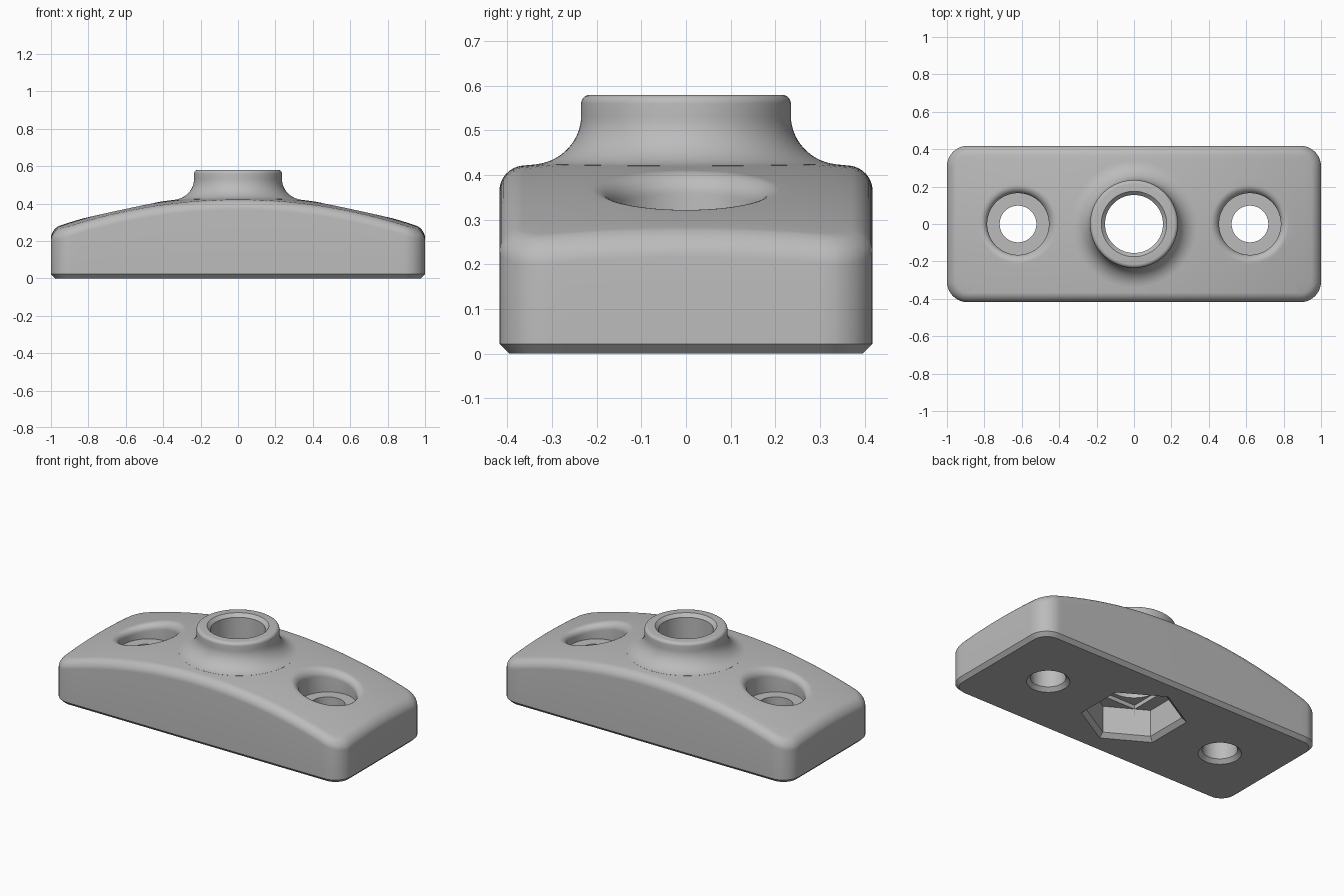
import bpy, bmesh
from math import sin, cos, pi, radians

if "Cube" in bpy.data.objects:
    bpy.data.objects.remove(bpy.data.objects["Cube"])

HX, HY, TOP = 1.0, 0.418, 0.44


def crown(x, y):
    """Height of the gently domed top."""
    return TOP - 0.174 * x * x - 0.14 * y * y


def arc(n):
    return [pi / 2 * i / n for i in range(n + 1)]


def finish(bm, name):
    bmesh.ops.recalc_face_normals(bm, faces=bm.faces[:])
    mesh = bpy.data.meshes.new(name)
    bm.to_mesh(mesh)
    bm.free()
    obj = bpy.data.objects.new(name, mesh)
    bpy.context.collection.objects.link(obj)
    return obj


def loft(bm, rings):
    """Skin closed rings of points and cap both ends."""
    loops = [[bm.verts.new(p) for p in ring] for ring in rings]
    for a, b in zip(loops, loops[1:]):
        for i in range(len(a)):
            j = (i + 1) % len(a)
            bm.faces.new((a[i], a[j], b[j], b[i]))
    bm.faces.new(loops[0])
    bm.faces.new(loops[-1])


def turned(name, profile, cx=0.0, sides=96, phase=0.0):
    """Lofted rings of (radius, z, follow); follow measures z from the dome."""
    rings = []
    for r, z, follow in profile:
        ring = []
        for i in range(sides):
            a = 2 * pi * i / sides + phase
            x, y = cx + r * cos(a), r * sin(a)
            ring.append((x, y, z + (crown(x, y) if follow else 0)))
        rings.append(ring)
    bm = bmesh.new()
    loft(bm, rings)
    return finish(bm, name)


def combine(target, tool, operation):
    mod = target.modifiers.new(tool.name, "BOOLEAN")
    mod.object, mod.operation, mod.solver = tool, operation, "EXACT"
    bpy.context.view_layer.objects.active = target
    bpy.ops.object.modifier_apply(modifier=mod.name)
    bpy.data.objects.remove(tool)


def outline(inset, z, radius=0.11, steps=10):
    """Rounded rectangle at height z."""
    pts = []
    for q, (sx, sy) in enumerate([(1, 1), (-1, 1), (-1, -1), (1, -1)]):
        for t in arc(steps):
            a = t + q * pi / 2
            pts.append((sx * (HX - radius) + (radius - inset) * cos(a),
                        sy * (HY - radius) + (radius - inset) * sin(a), z))
    return pts


# Base block: chamfered foot, filleted upper edge, domed top
bm = bmesh.new()
rings = [outline(0.022, 0), outline(0, 0.022)]
rings += [outline(0.05 * (1 - cos(t)), TOP - 0.05 + 0.05 * sin(t)) for t in arc(8)]
loft(bm, rings)
for axis, half in ((0, HX), (1, HY)):
    for i in range(1, int(2 * half / 0.05)):
        co, no = [0, 0, 0], [0, 0, 0]
        co[axis], no[axis] = -half + 0.0503 * i, 1
        bmesh.ops.bisect_plane(bm, geom=bm.verts[:] + bm.edges[:] + bm.faces[:],
                               dist=1e-5, plane_co=co, plane_no=no)
for v in bm.verts:
    if v.co.z > 0.1:
        v.co.z += crown(v.co.x, v.co.y) - TOP
body = finish(bm, "mounting_base")

# Raised collar with a flared root and rounded rim
collar = [(0.335, 0.2, False)]
collar += [(0.335 - 0.1 * sin(t), 0.1 - 0.1 * cos(t) + 0.0004, True) for t in arc(14)]
collar += [(0.235 - 0.02 * (1 - cos(t)), 0.56 + 0.02 * sin(t), False) for t in arc(6)]
combine(body, turned("collar", collar), "UNION")

# Central bore with a chamfered mouth
combine(body, turned("bore", [(0.155, 0.1, False), (0.155, 0.56, False),
                              (0.195, 0.6, False)]), "DIFFERENCE")

# Hexagonal nut pocket in the underside
combine(body, turned("nut_pocket", [(0.32, -0.022, False), (0.268, 0.025, False),
                                    (0.268, 0.19, False)], sides=6, phase=pi / 6),
        "DIFFERENCE")

# Shallow bridging slot in the pocket ceiling
bm = bmesh.new()
bmesh.ops.create_cube(bm, size=1)
for v in bm.verts:
    v.co.x *= 0.31
    v.co.y *= 0.36
    v.co.z = 0.215 if v.co.z > 0 else 0.15
combine(body, finish(bm, "pocket_slot"), "DIFFERENCE")

# Counterbored screw holes with softened upper rims
for cx in (-0.62, 0.62):
    recess = [(0.165, 0.255, False)]
    recess += [(0.21 - 0.045 * cos(t), -0.045 + 0.045 * sin(t), True) for t in arc(10)]
    recess += [(0.212, 0.2, True)]
    combine(body, turned("screw_recess", recess, cx), "DIFFERENCE")
    combine(body, turned("screw_hole", [(0.142, -0.022, False), (0.098, 0.022, False),
                                        (0.098, 0.3, False)], cx), "DIFFERENCE")

# Single grey finish
mat = bpy.data.materials.new("plain_grey")
grey = (0.5, 0.5, 0.5, 1)
mat.diffuse_color = grey
mat.use_nodes = True
mat.node_tree.nodes["Principled BSDF"].inputs["Base Color"].default_value = grey
body.data.materials.clear()
body.data.materials.append(mat)

bpy.ops.object.select_all(action="DESELECT")
body.select_set(True)
bpy.context.view_layer.objects.active = body
bpy.ops.object.shade_smooth_by_angle(angle=radians(28))
